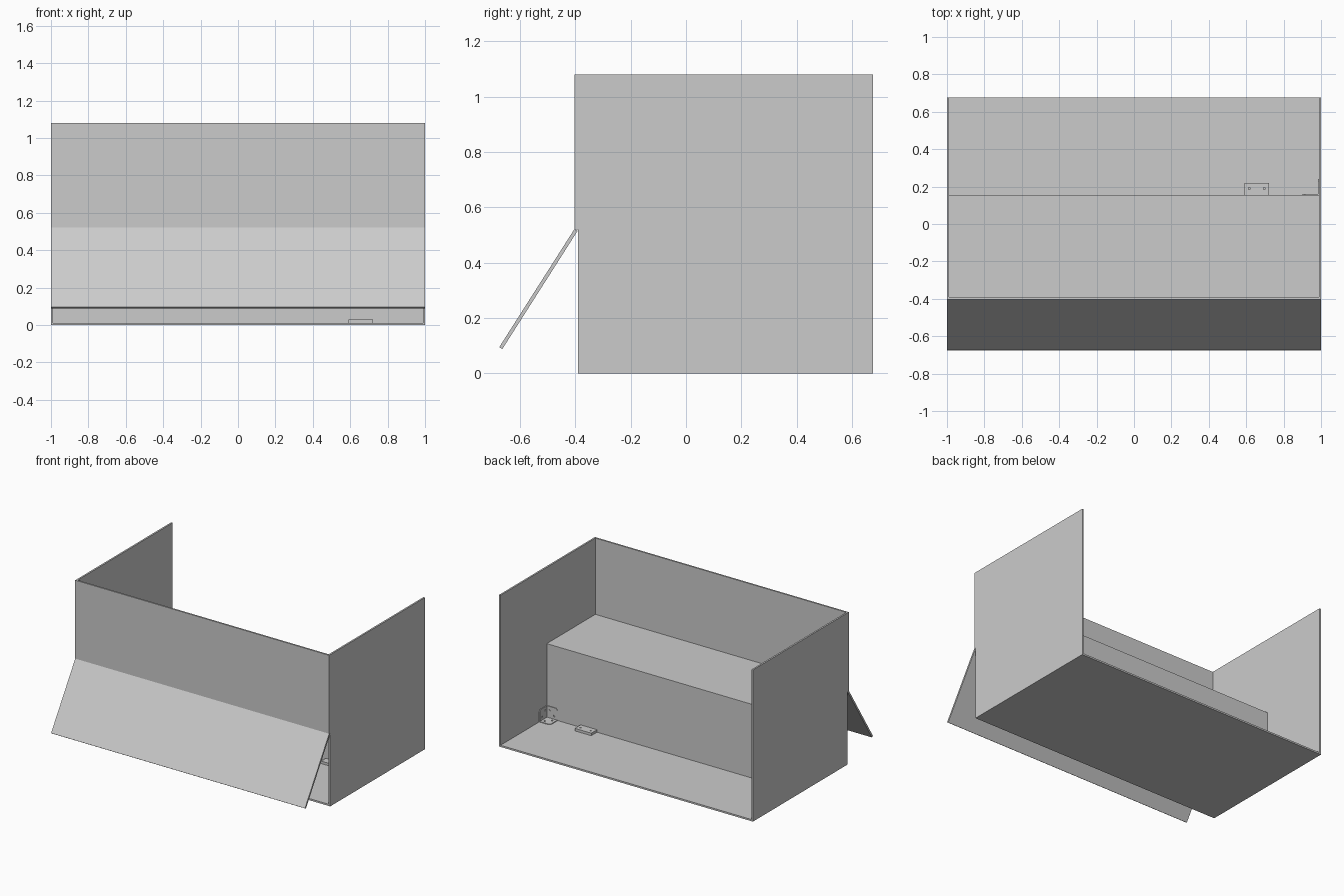
import bpy, bmesh
from mathutils import Vector

if "Cube" in bpy.data.objects:
    bpy.data.objects.remove(bpy.data.objects["Cube"])

T = 0.012            # board thickness
Y0, Y1 = -0.391, 0.675
PY = 0.155           # back face of the partition
SHELF = 0.537


def prism(name, pts, axis, lo, hi):
    """Extrude a 2D profile along an axis; profile uses the next two axes in cyclic order."""
    bm = bmesh.new()

    def place(p, d):
        v = Vector((0, 0, 0))
        v[axis], v[(axis + 1) % 3], v[(axis + 2) % 3] = d, p[0], p[1]
        return bm.verts.new(v)
    a = [place(p, lo) for p in pts]
    b = [place(p, hi) for p in pts]
    bm.faces.new(a[::-1])
    bm.faces.new(b)
    n = len(pts)
    for i in range(n):
        j = (i + 1) % n
        bm.faces.new((a[i], a[j], b[j], b[i]))
    bmesh.ops.recalc_face_normals(bm, faces=bm.faces)
    me = bpy.data.meshes.new(name)
    bm.to_mesh(me)
    bm.free()
    ob = bpy.data.objects.new(name, me)
    bpy.context.collection.objects.link(ob)
    return ob


def box(name, x, y, z):
    return prism(name, [(x[0], y[0]), (x[1], y[0]), (x[1], y[1]), (x[0], y[1])], 2, *z)


def drill(ob, centre, axis, r=0.006):
    """Cut a screw hole through a plate."""
    bpy.ops.mesh.primitive_cylinder_add(vertices=16, radius=r, depth=0.03, location=centre,
                                        rotation=[(0, 1.5708, 0), (1.5708, 0, 0), (0, 0, 0)][axis])
    cut = bpy.context.object
    cut.name = "hole_cutter"
    cut.hide_render = True
    cut.hide_viewport = True
    mod = ob.modifiers.new("hole", 'BOOLEAN')
    mod.operation = 'DIFFERENCE'
    mod.object = cut


# Case boards
for side, s in (("left", -1), ("right", 1)):
    box(side + "_panel", sorted((s, s * (1 - T))), (Y0, Y1), (0, 1.08))
inner = (-1 + T, 1 - T)
box("floor_board", inner, (Y0, Y1), (0, T))
box("front_upper_panel", (-1, 1), (Y0 - T, Y0), (0.52, 1.08))
box("shelf", inner, (Y0, PY), (SHELF - T, SHELF))
box("partition", inner, (PY - T, PY), (T, SHELF - T))

# Open front flap
prism("front_flap", [(-0.675, 0.095), (-0.664, 0.088), (-0.392, 0.515), (-0.403, 0.522)], 0, -1, 1)

# Flat bracket passing through the foot of the partition
flat = box("flat_bracket", (0.592, 0.722), (0.09, 0.22), (T, 0.03))
for x in (0.617, 0.697):
    drill(flat, (x, 0.19, 0.025), 2)

# Three-way corner bracket: one plate against each board
S, C, P = 0.086, 0.012, 0.005
X, Z = 1 - T, T
plates = {
    "corner_plate_floor": (2, [(X, PY), (X, PY + S), (X - S + C, PY + S), (X - S, PY + S - C), (X - S, PY)], Z, Z + P),
    "corner_plate_side": (0, [(PY, Z), (PY + S, Z), (PY + S, Z + S - C), (PY + S - C, Z + S), (PY, Z + S)], X - P, X),
    "corner_plate_back": (1, [(Z, X), (Z + S, X), (Z + S, X - S + C), (Z + S - C, X - S), (Z, X - S)], PY, PY + P),
}
corner = Vector((X, PY, Z))
sign = Vector((-1, 1, 1))
for name, (axis, pts, lo, hi) in plates.items():
    ob = prism(name, pts, axis, lo, hi)
    for u, v in ((0.028, 0.062), (0.062, 0.028)):
        off = Vector((0, 0, 0))
        off[(axis + 1) % 3], off[(axis + 2) % 3] = u, v
        drill(ob, corner + off * sign, axis)
